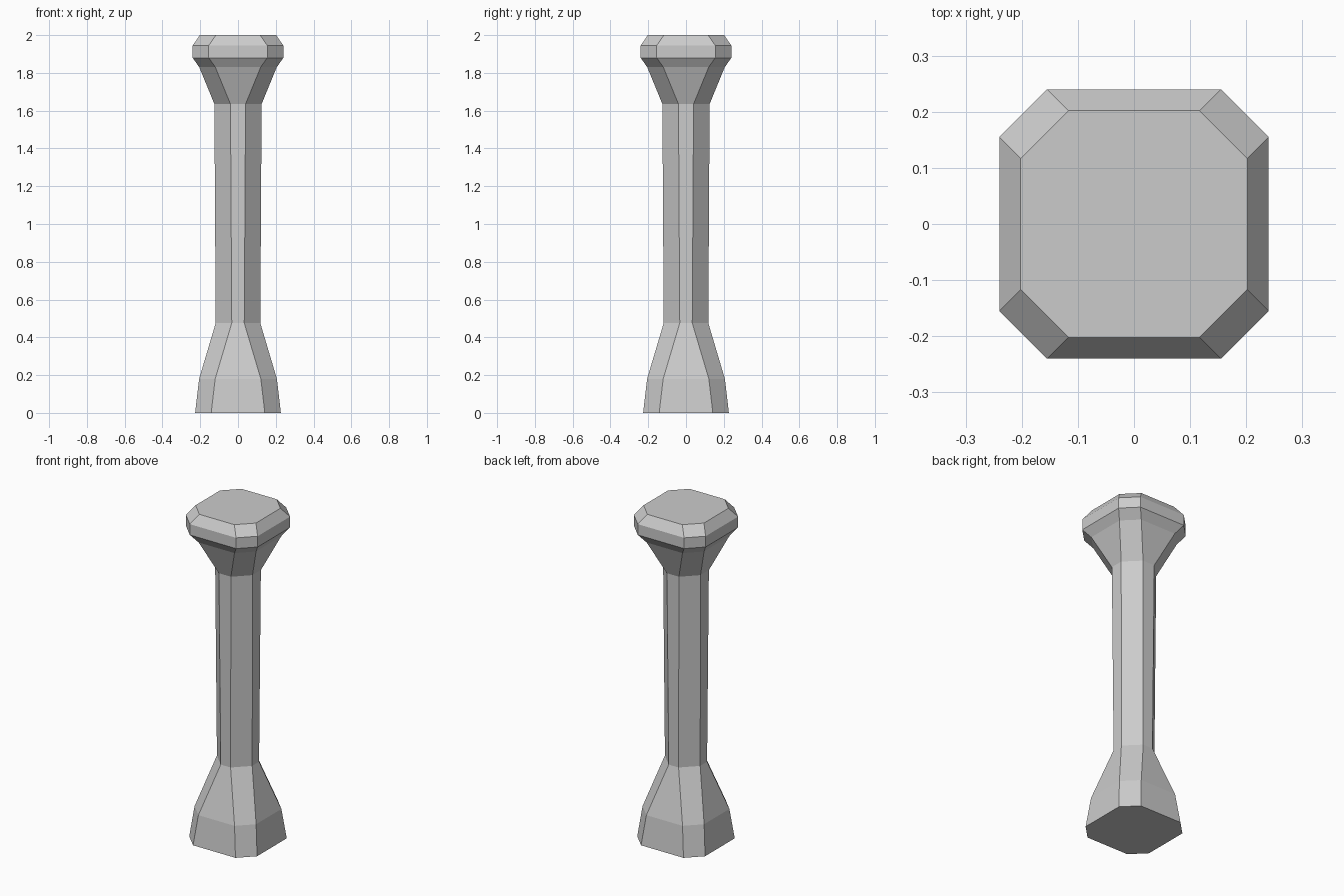
import bpy
import bmesh

old = bpy.data.objects.get("Cube")
if old:
    bpy.data.objects.remove(old, do_unlink=True)

# Plain grey stone
stone = bpy.data.materials.new("grey_stone")
stone.use_nodes = True
colour = (0.6, 0.6, 0.6, 1)
stone.diffuse_color = colour
stone.node_tree.nodes["Principled BSDF"].inputs["Base Color"].default_value = colour

CHAMFER = 0.085


def ring(bm, z, half):
    """Square cross-section with chamfered corners."""
    f = half - CHAMFER
    corners = []
    x, y, u, v = half, -f, half, f
    for _ in range(4):
        corners += [(x, y), (u, v)]
        x, y, u, v = -y, x, -v, u
    return [bm.verts.new((px, py, z)) for px, py in corners]


def column(name, profile):
    """Loft chamfered squares through (height, half width) pairs."""
    bm = bmesh.new()
    rings = [ring(bm, z, half) for z, half in profile]
    for low, high in zip(rings, rings[1:]):
        for i in range(8):
            j = (i + 1) % 8
            bm.faces.new((low[i], low[j], high[j], high[i]))
    bm.faces.new(rings[0][::-1])
    bm.faces.new(rings[-1])
    mesh = bpy.data.meshes.new(name)
    bm.to_mesh(mesh)
    bm.free()
    mesh.materials.append(stone)
    obj = bpy.data.objects.new(name, mesh)
    bpy.context.collection.objects.link(obj)
    return obj


# Flared foot, slim shaft, flared neck and bevelled cap
column("pillar", [
    (0, 0.227), (0.18, 0.206),
    (0.476, 0.118), (1.635, 0.125),
    (1.83, 0.205), (1.88, 0.24),
    (1.945, 0.24), (2, 0.202),
])
